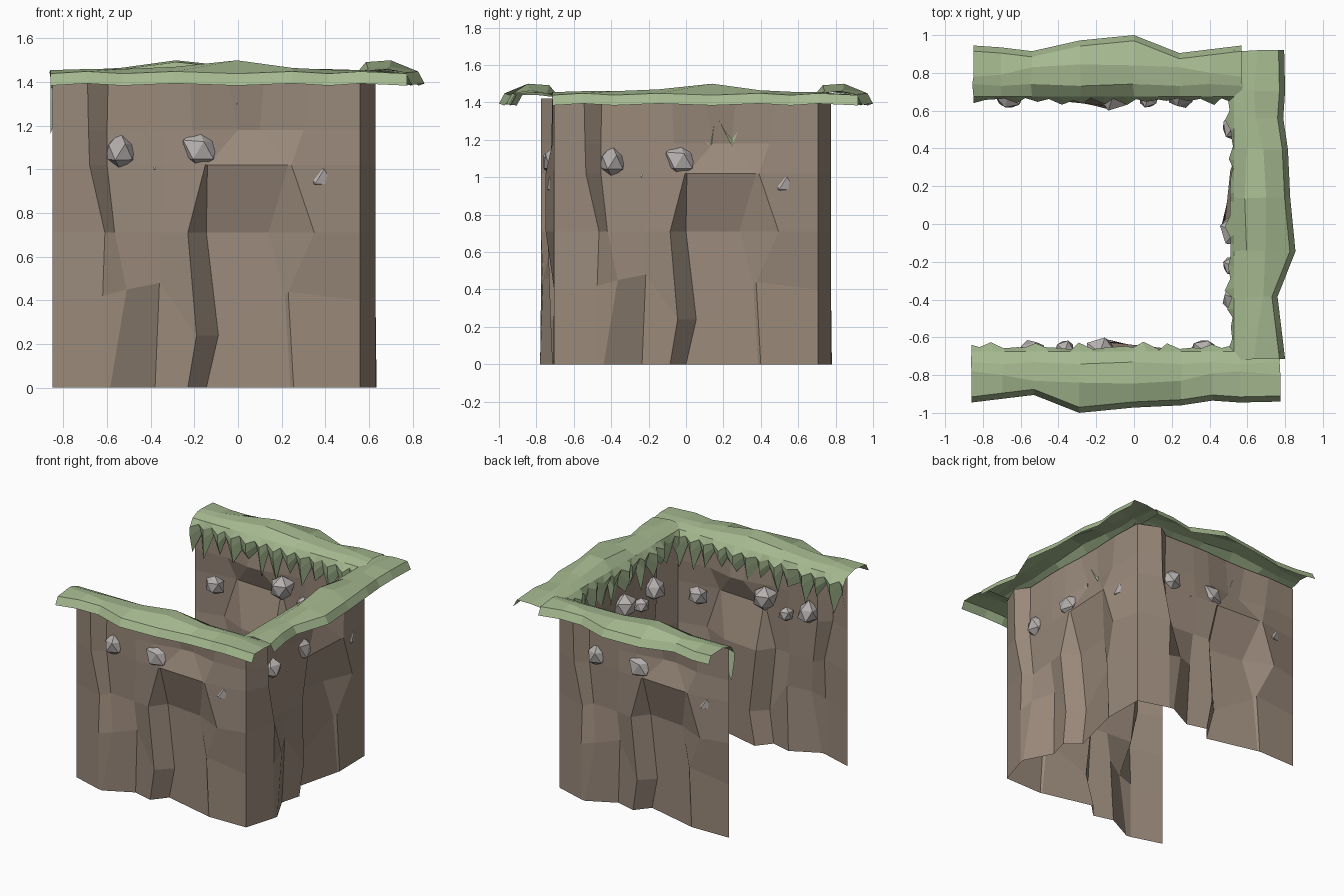
import bpy, bmesh, random
from mathutils import Matrix, Vector

if "Cube" in bpy.data.objects:
    bpy.data.objects.remove(bpy.data.objects["Cube"])

CENTRE = Matrix.Translation((-0.145, 0, 0))
BASE = 0.705                      # distance of each wall from the centre


def material(name, rgb):
    m = bpy.data.materials.new(name)
    m.diffuse_color = (*rgb, 1)
    m.use_nodes = True
    m.node_tree.nodes["Principled BSDF"].inputs["Base Color"].default_value = m.diffuse_color
    return m


EARTH = material("earth", (0.32, 0.25, 0.195))
GRASS = material("grass", (0.38, 0.49, 0.28))
STONE = material("stone", (0.46, 0.43, 0.42))


def finish(name, bm, mat, side):
    """Turn side-local (u, -distance, z) geometry to its side of the U."""
    bm.transform(CENTRE @ Matrix.Rotation(side * 1.5707963, 4, 'Z'))
    me = bpy.data.meshes.new(name)
    bm.to_mesh(me)
    bm.free()
    me.materials.append(mat)
    bpy.context.collection.objects.link(bpy.data.objects.new(name, me))


def sheet(name, columns, mat, side):
    """Skin a grid of (u, distance, z) columns."""
    bm = bmesh.new()
    cols = [[bm.verts.new((u, -d, z)) for u, d, z in c] for c in columns]
    for a, b in zip(cols, cols[1:]):
        for r in range(len(a) - 1):
            bm.faces.new((a[r], b[r], b[r + 1], a[r + 1]))
    finish(name, bm, mat, side)


# Cliff columns, top to bottom: z of the second lowest row, then x and outward offset
CLIFF = [
    (0.40, (-.85, 0), (-.85, 0), (-.85, 0), (-.85, 0), (-.85, 0), (-.85, 0)),
    (0.42, (-.69, .07), (-.685, .07), (-.68, .07), (-.61, .07), (-.62, .07), (-.62, .07)),
    (0.45, (-.595, 0), (-.6, 0), (-.6, 0), (-.565, 0), (-.51, .06), (-.585, .075)),
    (0.48, (-.35, .01), (-.35, .015), (-.34, .02), (-.36, .015), (-.36, -.02), (-.38, -.03)),
    (0.24, (-.22, .01), (-.21, .01), (-.15, .025), (-.23, .035), (-.19, .02), (-.23, .01)),
    (0.24, (-.05, 0), (.0, -.03), (-.14, .02), (-.145, -.08), (-.09, -.08), (-.145, -.095)),
    (0.42, (.12, 0), (.1, -.035), (.23, .04), (.14, -.05), (.215, -.02), (.24, 0)),
    (0.44, (.33, .01), (.3, .01), (.245, .045), (.35, .045), (.23, .0), (.255, .005)),
    (0.40, (.56, 0), (.56, 0), (.56, 0), (.56, 0), (.56, 0), (.56, 0)),
]


def cliff(side):
    cols = []
    for low, *pts in CLIFF:
        zs = (1.42, 1.18, 1.02, 0.71, low, 0)
        cols.append([(x + 0.145, BASE + o, z) for (x, o), z in zip(pts, zs)])
    sheet("cliff_wall", cols, EARTH, side)


# Turf stations: u, outer lip distance, ridge distance, ridge height
TURF = [(-.715, .945, .78, 1.455), (-.55, .925, .80, 1.46), (-.385, .905, .83, 1.46),
        (-.145, 1.0, .84, 1.47), (.14, .972, .845, 1.5), (.395, .96, .83, 1.465),
        (.56, .935, .79, 1.457), (.705, .945, .78, 1.455)]


def turf(side, corner):
    cols = []
    stations = TURF + ([(.92, .94, .80, 1.44)] if corner else [])
    for i, (u, lip, ridge, h) in enumerate(stations):
        wob = 0.006 if i % 2 else -0.004
        if i == 5 and not corner:
            lip = .915
        cols.append([(u, lip, 1.388 + wob), (u, lip - .03, 1.443 + wob),
                     (u, ridge, h), (u + wob, .735 + wob, h - .008), (u, .675, 1.425)])
    sheet("turf_top", cols, GRASS, side)


def fringe(side, start, end):
    """Pointed tufts of uneven length folded over the inner edge."""
    rng = random.Random(4 + side)
    n = 24
    cols = []
    for i in range(n + 1):
        u = start + (end - start) * i / n
        j = rng.uniform(-.02, .02) if 0 < i < n else 0
        if i % 2 == 0:        # tuft centre line
            body = [(u + j, .64 + j, 1.37), (u + j, .64 + j, 1.30),
                    (u + j * 1.5, .672 + j / 2, rng.uniform(1.13, 1.25))]
        else:                 # notch between tufts
            body = [(u + j, .66 + j / 2, 1.40), (u + j, .675, 1.36),
                    (u + j, .69, rng.uniform(1.27, 1.34))]
        cols.append([(u, .675, 1.425)] + body)
    sheet("turf_fringe", cols, GRASS, side)


# Stones set in the cliff: u, distance, z, radius
STONES = [(-.395, .69, 1.08, .085), (-.22, .67, 1.03, .06),
          (-.035, .68, 1.09, .095), (.52, .675, .97, .08)]


def stones(side):
    for k, (u, d, z, r) in enumerate(STONES):
        rng = random.Random(10 + k)
        bm = bmesh.new()
        bmesh.ops.create_icosphere(bm, subdivisions=1, radius=r)
        for v in bm.verts:
            v.co *= rng.uniform(0.8, 1.1)
            v.co += Vector((u, -d, z))
        finish("embedded_stone", bm, STONE, side)


# Front, right and back walls; the tufts run from corner to corner
for side, corner, start, end in ((0, True, -.715, .675), (1, True, -.675, .675), (2, False, -.675, .705)):
    cliff(side)
    turf(side, corner)
    fringe(side, start, end)
    stones(side)
